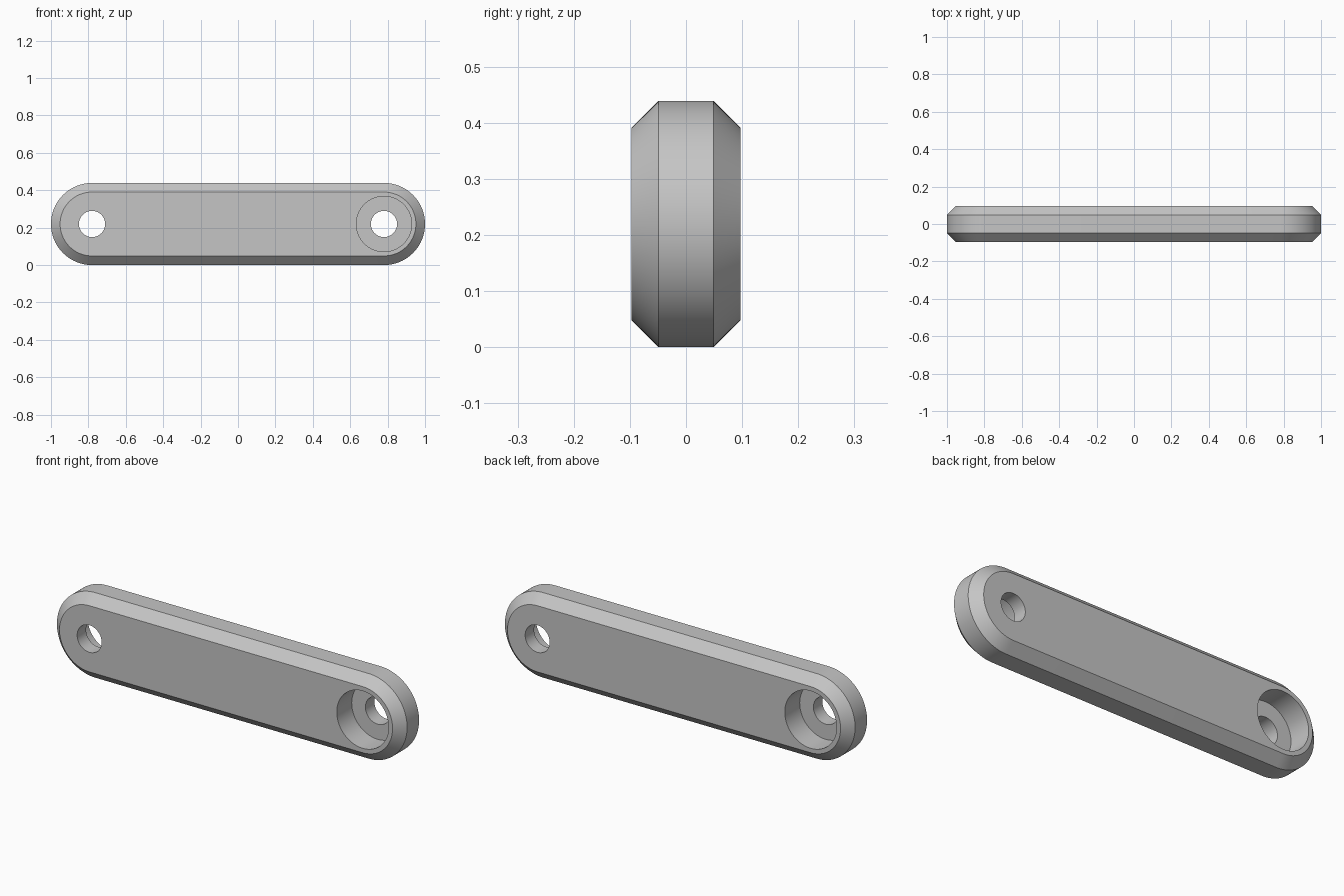
import bpy, bmesh, math

if "Cube" in bpy.data.objects:
    bpy.data.objects.remove(bpy.data.objects["Cube"], do_unlink=True)

UNIT = 2 / 41                # overall length is 41 units
HOLE_X = 16 * UNIT           # distance of each hole from the middle
HALF_T = 2 * UNIT            # half thickness
RADIUS = 4.5 * UNIT          # end radius
CHAMFER = UNIT
BORE_R, HOLE_R = 0.148, 0.07
BORE_FLOOR = 0.5 * UNIT      # y of the recess floor, cut from the front
ARC = 48                     # segments per half circle

grey = bpy.data.materials.new("light grey")
grey.use_nodes = True
colour = (0.56, 0.56, 0.56, 1)
grey.diffuse_color = colour
grey.node_tree.nodes["Principled BSDF"].inputs["Base Color"].default_value = colour


def slot_outline(radius, half_gap):
    """Rounded slot in x and z; a plain circle when half_gap is zero."""
    points = []
    for side in (1, -1):
        for i in range(ARC + 1 if half_gap else ARC):
            a = math.pi * i / ARC - side * math.pi / 2
            points.append((side * half_gap + radius * math.cos(a), radius * math.sin(a)))
    return points


def loft(name, half_gap, sections):
    """Closed solid through slot outlines given as (radius, y)."""
    bm = bmesh.new()
    rings = [[bm.verts.new((x, y, z)) for x, z in slot_outline(r, half_gap)]
             for r, y in sections]
    for a, b in zip(rings, rings[1:]):
        for i in range(len(a)):
            j = (i + 1) % len(a)
            bm.faces.new((a[i], a[j], b[j], b[i]))
    bm.faces.new(rings[0])
    bm.faces.new(rings[-1])
    bmesh.ops.recalc_face_normals(bm, faces=bm.faces)
    mesh = bpy.data.meshes.new(name)
    bm.to_mesh(mesh)
    bm.free()
    mesh.materials.append(grey)
    obj = bpy.data.objects.new(name, mesh)
    bpy.context.collection.objects.link(obj)
    return obj


# Chamfered bar with rounded ends
bar = loft("link_bar", HOLE_X, [
    (RADIUS - CHAMFER, -HALF_T), (RADIUS, -HALF_T + CHAMFER),
    (RADIUS, HALF_T - CHAMFER), (RADIUS - CHAMFER, HALF_T)])
bar.location.z = RADIUS

# Stepped screw holes: recessed from the front at left, from the back at right
bpy.context.view_layer.objects.active = bar
for name, turn in (("left_hole_cutter", 0), ("right_hole_cutter", math.pi)):
    cutter = loft(name, 0, [(BORE_R, -2 * HALF_T), (BORE_R, BORE_FLOOR),
                            (HOLE_R, BORE_FLOOR), (HOLE_R, 2 * HALF_T)])
    cutter.location = (HOLE_X * math.cos(turn), 0, RADIUS)
    cutter.rotation_euler.z = turn
    cutter.hide_render = True
    cut = bar.modifiers.new(name, 'BOOLEAN')
    cut.operation = 'DIFFERENCE'
    cut.solver = 'EXACT'
    cut.object = cutter
    bpy.ops.object.modifier_apply(modifier=cut.name)
    bpy.data.objects.remove(cutter, do_unlink=True)

# Smooth round walls, crisp edges
bpy.ops.object.select_all(action='DESELECT')
bar.select_set(True)
bpy.ops.object.shade_smooth_by_angle(angle=math.radians(30))
